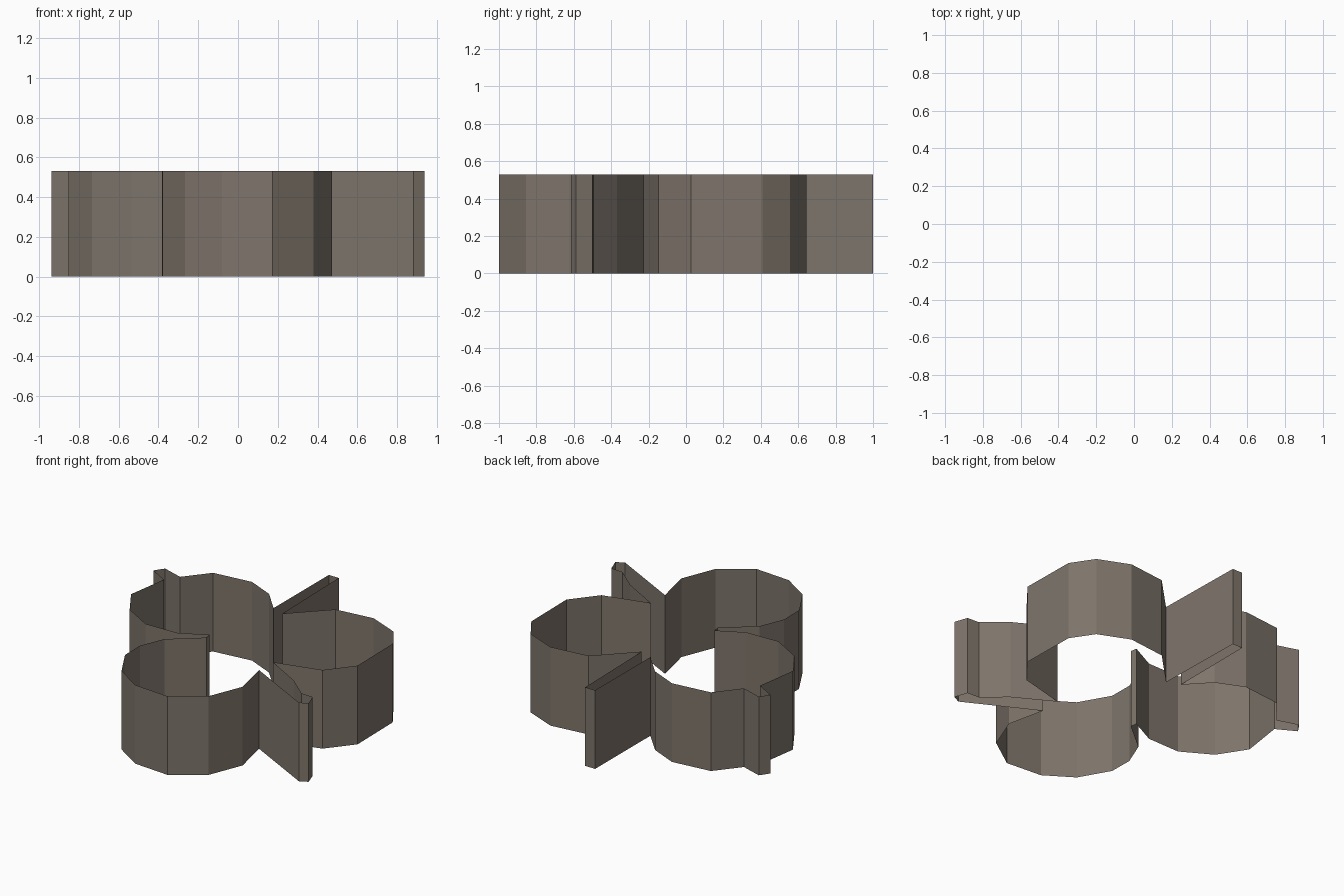
import bpy, bmesh

if "Cube" in bpy.data.objects:
    bpy.data.objects.remove(bpy.data.objects["Cube"])

HEIGHT = 0.53

# plan outline, counter-clockwise, grouped by part
front_lobe = [(-.117, -.17), (-.315, -.335), (-.382, -.50), (-.38, -.66), (-.266, -.86),
              (-.08, -.98), (.174, -1.0), (.38, -.856), (.472, -.625), (.416, -.37)]
right_spur = [(.884, -.615), (.938, -.588), (.907, -.50), (.82, -.495), (.675, -.37)]
right_lobe = [(.42, -.227), (.732, -.147), (.872, .028), (.866, .41), (.768, .557),
              (.56, .645), (.295, .615), (.064, .38)]
back_spur = [(.051, 1.0), (-.023, 1.0), (-.025, .415)]
left_lobe_back = [(-.166, .567), (-.35, .649), (-.62, .62), (-.752, .457)]
left_spur = [(-.895, .503), (-.938, .44), (-.81, .368)]
left_lobe_front = [(-.853, .08), (-.734, -.105), (-.535, -.22), (-.30, -.215), (-.124, -.125)]

outline = (front_lobe + right_spur + right_lobe + back_spur
           + left_lobe_back + left_spur + left_lobe_front)

# open wall: the outline pulled straight up, with no caps
bm = bmesh.new()
low = [bm.verts.new((x, y, 0)) for x, y in outline]
high = [bm.verts.new((x, y, HEIGHT)) for x, y in outline]
n = len(outline)
for i in range(n):
    j = (i + 1) % n
    bm.faces.new((low[i], low[j], high[j], high[i]))

mesh = bpy.data.meshes.new("trefoil_wall")
bm.to_mesh(mesh)
bm.free()
wall = bpy.data.objects.new("trefoil_wall", mesh)
bpy.context.collection.objects.link(wall)

# single warm grey colour
mat = bpy.data.materials.new("warm_grey")
mat.diffuse_color = (0.21, 0.178, 0.147, 1)
mat.use_nodes = True
mat.node_tree.nodes["Principled BSDF"].inputs["Base Color"].default_value = mat.diffuse_color
mesh.materials.append(mat)
